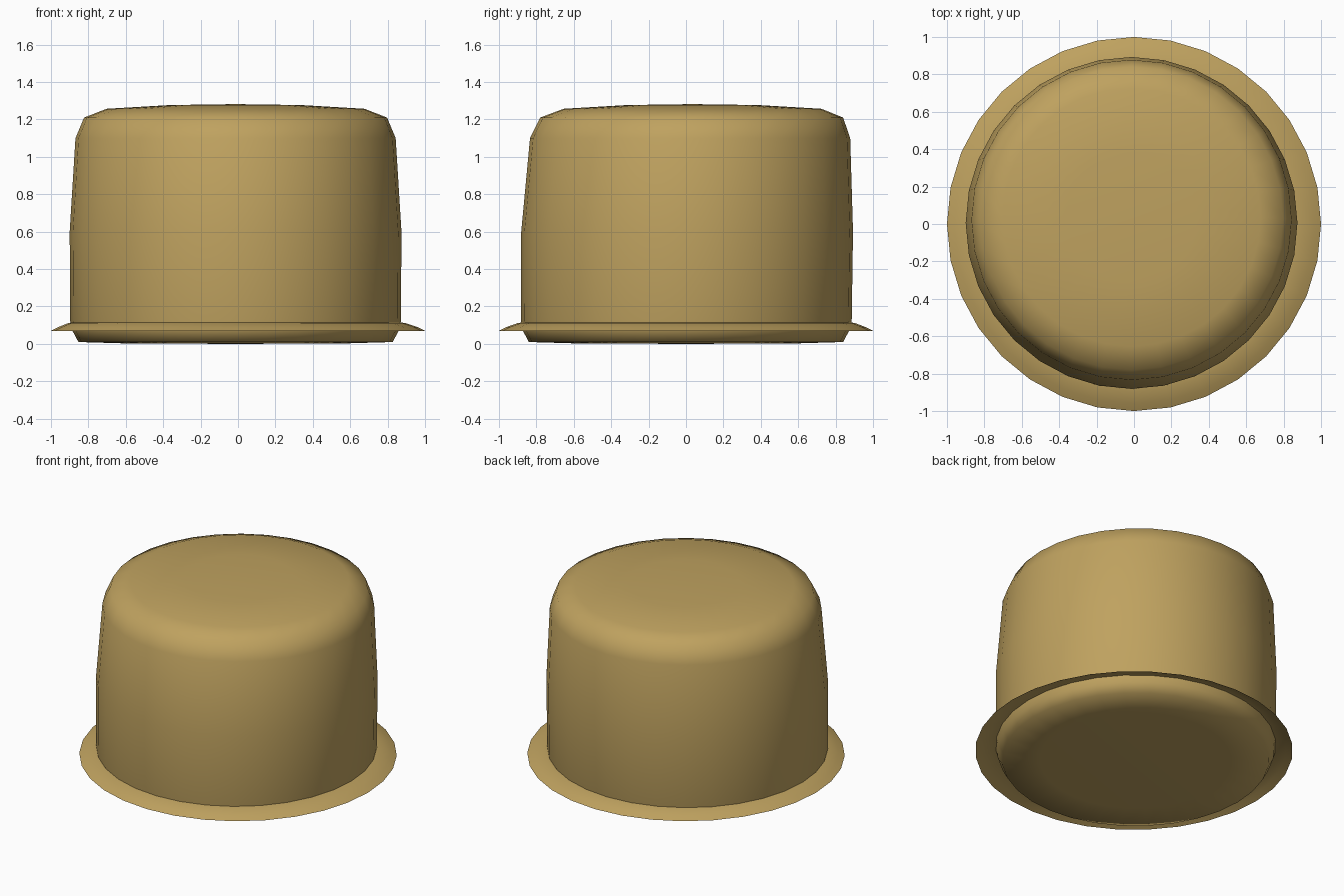
import bpy, bmesh
from math import cos, sin, tau

if "Cube" in bpy.data.objects:
    bpy.data.objects.remove(bpy.data.objects["Cube"])

SEGMENTS = 32

tan = bpy.data.materials.new("tan")
tan.diffuse_color = (0.52, 0.36, 0.115, 1)
tan.use_nodes = True
tan.node_tree.nodes["Principled BSDF"].inputs["Base Color"].default_value = tan.diffuse_color


def lathe(name, rings):
    """Spin rings of (radius, z, centre x, centre y); radius 0 closes to a point."""
    bm = bmesh.new()
    loops = []
    for r, z, cx, cy in rings:
        count = SEGMENTS if r else 1
        loops.append([bm.verts.new((cx + r * cos(tau * i / SEGMENTS),
                                    cy + r * sin(tau * i / SEGMENTS), z))
                      for i in range(count)])
    for a, b in zip(loops, loops[1:]):
        for i in range(SEGMENTS):
            j = (i + 1) % SEGMENTS
            if len(a) == 1:
                bm.faces.new((a[0], b[j], b[i]))
            elif len(b) == 1:
                bm.faces.new((a[i], a[j], b[0]))
            else:
                bm.faces.new((a[i], a[j], b[j], b[i]))
    for f in bm.faces:
        f.smooth = True
    mesh = bpy.data.meshes.new(name)
    bm.to_mesh(mesh)
    bm.free()
    mesh.materials.append(tan)
    obj = bpy.data.objects.new(name, mesh)
    bpy.context.collection.objects.link(obj)
    return obj


# Body: rounded drum, bevelled below, gently domed on top and leaning slightly back
X = -0.013
lathe("body", [
    (0, 0.0, X, 0), (0.60, 0.003, X, 0), (0.84, 0.01, X, 0),
    (0.872, 0.07, X, 0), (0.884, 0.12, X, 0.002), (0.887, 0.60, X, 0.006),
    (0.856, 1.10, X, 0.022), (0.81, 1.21, X, 0.03), (0.69, 1.257, X, 0.035),
    (0.35, 1.277, X, 0.035), (0, 1.282, X, 0.035)])

# Brim: thin sheet curving down and outward from the body
lathe("brim", [(1.0, 0.07, 0, 0), (0.96, 0.09, 0, 0),
               (0.90, 0.112, -0.006, 0.002), (0.872, 0.115, X, 0.002)])
